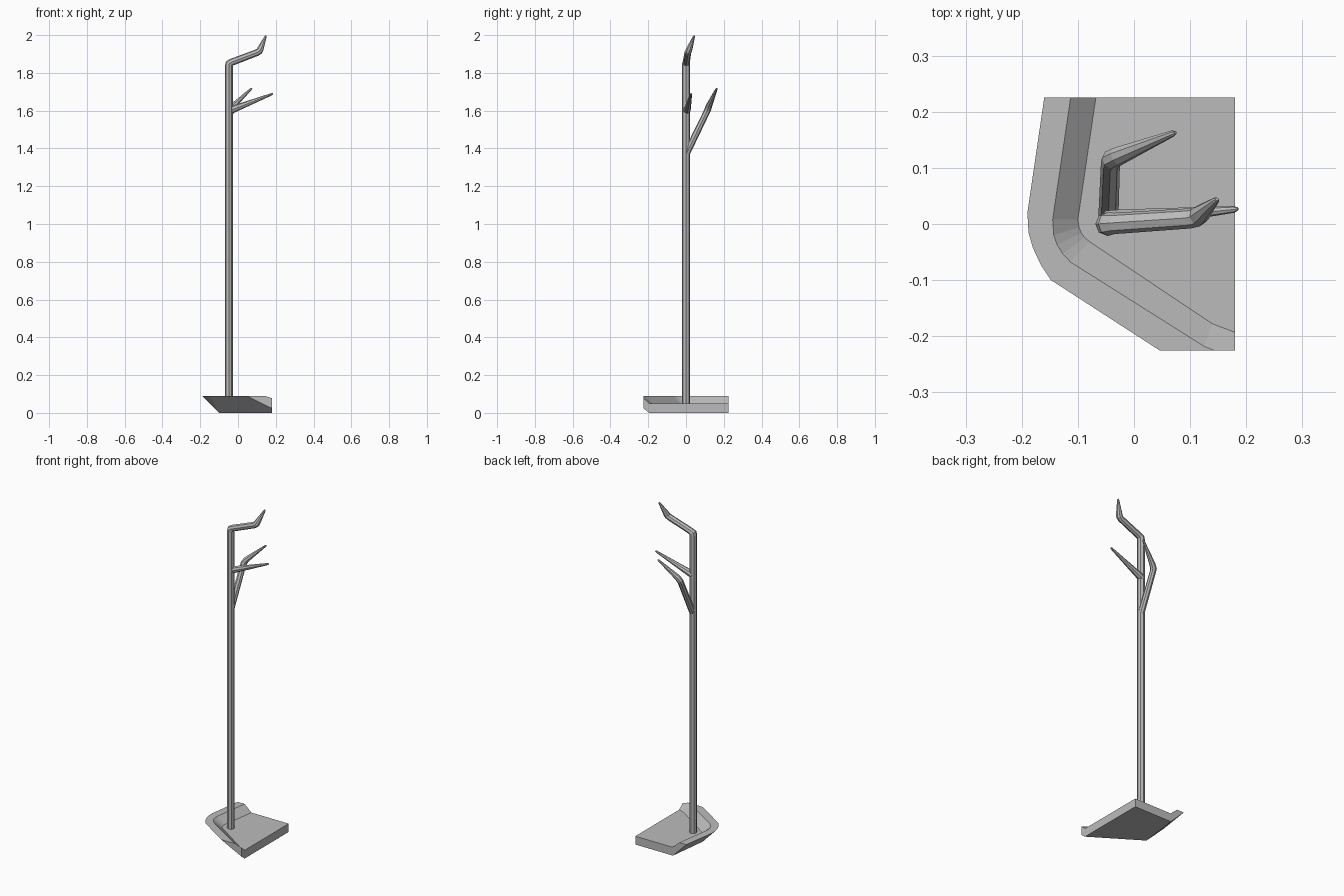
import bpy
import bmesh
from mathutils import Vector

cube = bpy.data.objects.get("Cube")
if cube:
    bpy.data.objects.remove(cube, do_unlink=True)

GREY = (0.5, 0.5, 0.5, 1)
mat = bpy.data.materials.new("plain grey")
mat.use_nodes = True
mat.diffuse_color = GREY
mat.node_tree.nodes["Principled BSDF"].inputs["Base Color"].default_value = GREY


def limb(name, points):
    """Eight-sided tapered tube; each point is x, y, z, radius."""
    curve = bpy.data.curves.new(name, "CURVE")
    curve.dimensions = "3D"
    curve.bevel_depth = 1
    curve.bevel_resolution = 2
    curve.use_fill_caps = True
    spline = curve.splines.new("POLY")
    spline.points.add(len(points) - 1)
    spline.use_smooth = False
    for p, (x, y, z, r) in zip(spline.points, points):
        p.co = (x, y, z, 1)
        p.radius = r
    curve.materials.append(mat)
    obj = bpy.data.objects.new(name, curve)
    bpy.context.collection.objects.link(obj)
    bpy.ops.object.select_all(action="DESELECT")
    obj.select_set(True)
    bpy.context.view_layer.objects.active = obj
    bpy.ops.object.convert(target="MESH")


def tray(name):
    """Tray with a sloped rim around two sides, trimmed square on the others."""
    outer = [(-.16, .225), (-.19, .02), (-.188, -.015), (-.18, -.043),
             (-.166, -.073), (-.148, -.1), (.09, -.254), (.5, -.5)]
    inner = [(-.113, .225), (-.145, .008), (-.143, -.02), (-.137, -.037),
             (-.127, -.053), (-.113, -.068), (.125, -.218), (.5, -.368)]
    floor = [(-.068, .225), (-.1, .008), (-.098, -.006), (-.094, -.016),
             (-.088, -.024), (-.08, -.031), (.14, -.178), (.5, -.313)]
    bottom = [(-.07, .225)] + [(-.1, -.015)] * 5 + [(.09, -.137), (.5, -.4)]
    bm = bmesh.new()
    rows = [[bm.verts.new((x, y, z)) for x, y in line]
            for line, z in ((bottom, 0), (outer, .09), (inner, .09), (floor, .05))]
    low, high = (bm.verts.new((.5, .225, z)) for z in (0, .05))
    for a, b in zip(rows, rows[1:]):
        for i in range(len(a) - 1):
            bm.faces.new((a[i], a[i + 1], b[i + 1], b[i]))
    bm.faces.new(rows[3] + [high])
    bm.faces.new(rows[0] + [low])
    for end in (0, -1):
        bm.faces.new([row[end] for row in rows] + [high, low])
    bmesh.ops.remove_doubles(bm, verts=bm.verts, dist=.0005)
    bmesh.ops.recalc_face_normals(bm, faces=bm.faces)
    # Trim the front and the left side, closing each cut
    for co, no in (((.18, 0, 0), (1, 0, 0)), ((0, -.225, 0), (0, -1, 0))):
        cut = bmesh.ops.bisect_plane(
            bm, geom=bm.verts[:] + bm.edges[:] + bm.faces[:], dist=1e-5,
            plane_co=Vector(co), plane_no=Vector(no), clear_outer=True)
        edges = [e for e in cut["geom_cut"] if isinstance(e, bmesh.types.BMEdge)]
        bmesh.ops.contextual_create(bm, geom=edges)
    bmesh.ops.recalc_face_normals(bm, faces=bm.faces)
    mesh = bpy.data.meshes.new(name)
    bm.to_mesh(mesh)
    bm.free()
    mesh.materials.append(mat)
    bpy.context.collection.objects.link(bpy.data.objects.new(name, mesh))


tray("base_tray")

# Pole bending into the top arm and its upturned tip
limb("pole_and_top_arm", [
    (-.048, 0, .04, .021), (-.048, 0, 1.838, .021), (-.046, 0, 1.849, .021),
    (-.035, .001, 1.856, .019), (.1, .01, 1.907, .018), (.113, .013, 1.915, .018),
    (.119, .018, 1.928, .017), (.146, .042, 1.992, .006), (.148, .044, 1.998, .003)])

# Rear branch that rises behind the pole and bends sideways
limb("rear_branch", [
    (-.046, .004, 1.375, .018), (-.042, .108, 1.59, .017), (-.04, .115, 1.605, .018),
    (-.028, .121, 1.623, .017), (.068, .161, 1.714, .006), (.074, .163, 1.719, .003)])

# Single straight peg
limb("side_peg", [
    (-.048, .004, 1.598, .02), (-.02, .007, 1.61, .019),
    (.178, .026, 1.687, .006), (.185, .027, 1.69, .003)])
